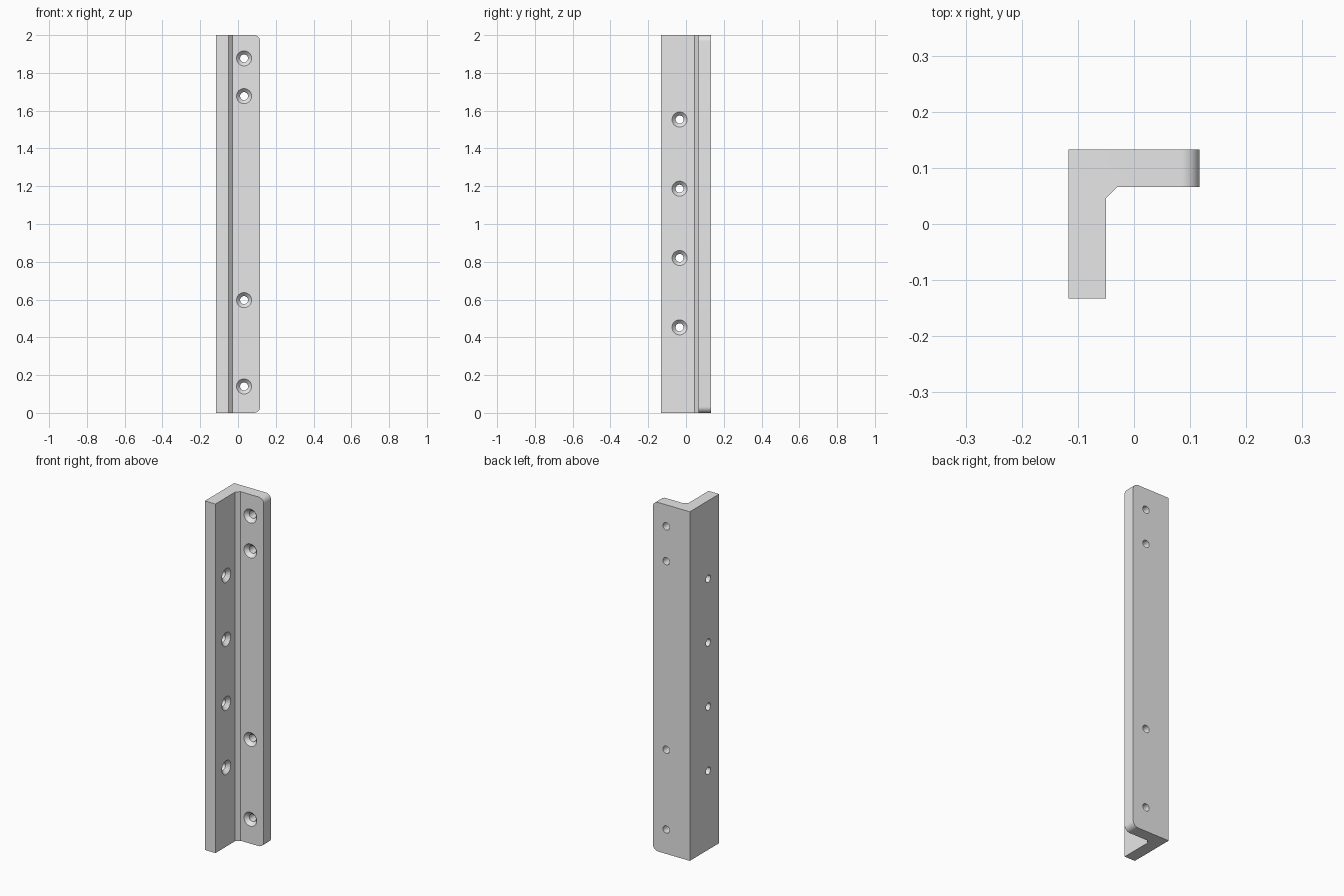
import bpy, bmesh, math
from mathutils import Matrix, Vector

cube = bpy.data.objects.get("Cube")
if cube:
    bpy.data.objects.remove(cube, do_unlink=True)

HX, HY, T, CH, H = 0.117, 0.133, 0.067, 0.02, 2.0
CORNER_R, BORE_R, SINK_R, SINK_D = 0.033, 0.021, 0.04, 0.02

metal = bpy.data.materials.new("light_grey_metal")
metal.use_nodes = True
metal.diffuse_color = (0.8, 0.8, 0.8, 1)
metal.node_tree.nodes["Principled BSDF"].inputs["Base Color"].default_value = (0.8, 0.8, 0.8, 1)


def make_object(name, bm):
    bmesh.ops.recalc_face_normals(bm, faces=bm.faces)
    mesh = bpy.data.meshes.new(name)
    bm.to_mesh(mesh)
    bm.free()
    mesh.materials.append(metal)
    obj = bpy.data.objects.new(name, mesh)
    bpy.context.collection.objects.link(obj)
    return obj


def add_hole(bm, face_point, direction, sides=32):
    """Countersunk drill shape, starting just outside the flange face."""
    place = Matrix.Translation(face_point) @ direction.to_track_quat('Z', 'Y').to_matrix().to_4x4()
    profile = [(SINK_R, -0.012), (SINK_R, 0), (BORE_R, SINK_D), (BORE_R, T + 0.02)]
    rings = []
    for r, d in profile:
        angles = [math.tau * i / sides for i in range(sides)]
        rings.append([bm.verts.new(place @ Vector((r * math.cos(a), r * math.sin(a), d))) for a in angles])
    for low, high in zip(rings, rings[1:]):
        for i in range(sides):
            j = (i + 1) % sides
            bm.faces.new((low[i], low[j], high[j], high[i]))
    bm.faces.new(rings[0][::-1])
    bm.faces.new(rings[-1])


# Angle section with a filled inner corner, extruded upward
inner_x, inner_y = -HX + T, HY - T
section = [(-HX, -HY), (inner_x, -HY), (inner_x, inner_y - CH), (inner_x + CH, inner_y),
           (HX, inner_y), (HX, HY), (-HX, HY)]
bm = bmesh.new()
base = bm.faces.new([bm.verts.new((x, y, 0)) for x, y in section])
top = bmesh.ops.extrude_face_region(bm, geom=[base])
bmesh.ops.translate(bm, vec=(0, 0, H), verts=[v for v in top["geom"] if isinstance(v, bmesh.types.BMVert)])

# Rounded free corners of the back flange
corners = [e for e in bm.edges if all(v.co.x > HX - 0.001 for v in e.verts)
           and abs(e.verts[0].co.z - e.verts[1].co.z) < 0.001]
bmesh.ops.bevel(bm, geom=corners, offset=CORNER_R, segments=10, profile=0.5, affect='EDGES')
bracket = make_object("angle_bracket", bm)

# Screw holes through both flanges
bm = bmesh.new()
for z in (0.14, 0.597, 1.677, 1.877):
    add_hole(bm, Vector((0.032, inner_y, z)), Vector((0, 1, 0)))
for z in (0.453, 0.82, 1.187, 1.553):
    add_hole(bm, Vector((inner_x, -0.034, z)), Vector((-1, 0, 0)))
drills = make_object("hole_cutter", bm)
drills.hide_render = True

cut = bracket.modifiers.new("screw_holes", 'BOOLEAN')
cut.operation = 'DIFFERENCE'
cut.solver = 'EXACT'
cut.object = drills
bpy.ops.object.select_all(action='DESELECT')
bracket.select_set(True)
bpy.context.view_layer.objects.active = bracket
bpy.ops.object.modifier_apply(modifier=cut.name)
bpy.data.objects.remove(drills, do_unlink=True)
bpy.ops.object.shade_smooth_by_angle(angle=math.radians(25))
